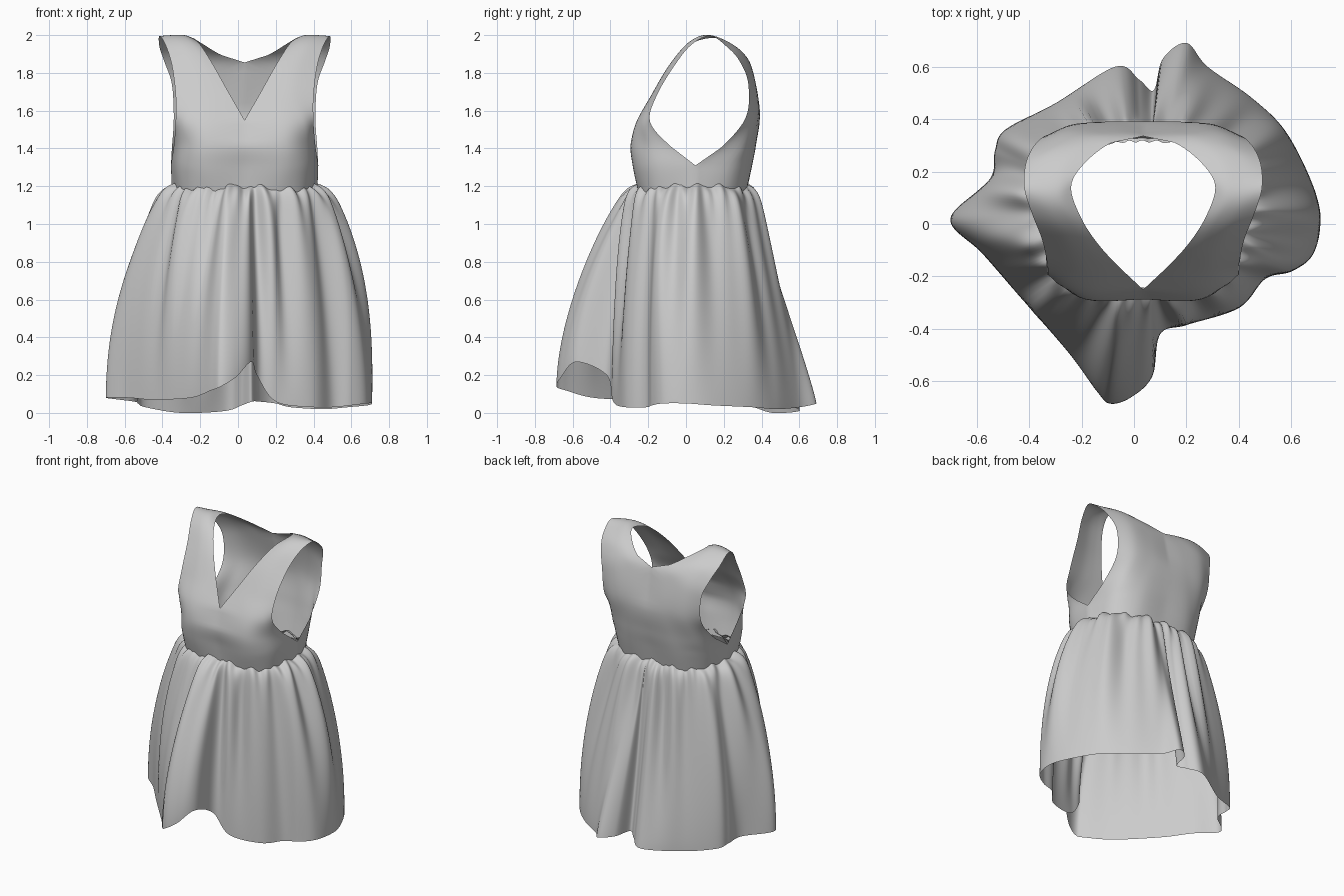
import bpy, bmesh, math
from mathutils import Vector

if "Cube" in bpy.data.objects:
    bpy.data.objects.remove(bpy.data.objects["Cube"])

CX, CY = 0.035, 0.035          # centre of the waist


def spline(pts, n, closed=False):
    """Catmull-Rom curve through pts, n samples per segment."""
    pts = [Vector(p) for p in pts]
    m = len(pts)
    get = (lambda i: pts[i % m]) if closed else (lambda i: pts[min(max(i, 0), m - 1)])
    out = []
    for i in range(m if closed else m - 1):
        a, b, c, d = get(i - 1), get(i), get(i + 1), get(i + 2)
        for k in range(n):
            t = k / n
            out.append(0.5 * (2 * b + (c - a) * t + (2 * a - 5 * b + 4 * c - d) * t * t
                              + (3 * b - a - 3 * c + d) * t ** 3))
    if not closed:
        out.append(pts[-1].copy())
    return out


def add_grid(bm, rows, closed=False):
    vs = [[bm.verts.new(p) for p in r] for r in rows]
    for r0, r1 in zip(vs, vs[1:]):
        n = len(r0)
        for j in range(n if closed else n - 1):
            k = (j + 1) % n
            bm.faces.new((r0[j], r0[k], r1[k], r1[j]))


def finish(bm, name):
    bmesh.ops.remove_doubles(bm, verts=bm.verts, dist=0.0005)
    bmesh.ops.recalc_face_normals(bm, faces=bm.faces)
    for f in bm.faces:
        f.smooth = True
    me = bpy.data.meshes.new(name)
    bm.to_mesh(me)
    bm.free()
    ob = bpy.data.objects.new(name, me)
    bpy.context.collection.objects.link(ob)
    return ob


# Bodice: half-width cross rows (neck/centre -> armhole/side), front waist up to shoulder
front = [
    [(0, -.25, 1.17), (.2, -.245, 1.17), (.33, -.16, 1.17), (.385, .05, 1.17)],
    [(0, -.268, 1.30), (.22, -.275, 1.30), (.35, -.17, 1.30), (.39, .05, 1.31)],
    [(0, -.287, 1.42), (.22, -.287, 1.42), (.335, -.20, 1.41), (.375, -.08, 1.41)],
    [(0, -.25, 1.55), (.2, -.262, 1.54), (.31, -.235, 1.54), (.365, -.19, 1.54)],
    [(.075, -.18, 1.68), (.17, -.185, 1.68), (.26, -.18, 1.68), (.365, -.155, 1.68)],
    [(.165, -.085, 1.84), (.22, -.09, 1.84), (.29, -.085, 1.84), (.385, -.06, 1.84)],
    [(.235, .02, 1.95), (.28, .015, 1.96), (.34, .015, 1.96), (.42, .03, 1.95)],
    [(.275, .14, 1.985), (.32, .12, 2.0), (.38, .12, 2.0), (.452, .13, 1.995)],
]
# continues over the shoulder and down the back
back = [
    [(.225, .23, 1.955), (.3, .24, 1.955), (.38, .235, 1.945), (.45, .22, 1.935)],
    [(.12, .31, 1.893), (.22, .32, 1.885), (.32, .31, 1.88), (.425, .285, 1.86)],
    [(0, .335, 1.855), (.14, .355, 1.8), (.28, .36, 1.77), (.385, .33, 1.74)],
    [(0, .39, 1.6), (.14, .39, 1.6), (.28, .375, 1.58), (.375, .315, 1.56)],
    [(0, .37, 1.42), (.18, .365, 1.42), (.32, .31, 1.41), (.385, .18, 1.40)],
    [(0, .345, 1.3), (.2, .34, 1.3), (.34, .25, 1.3), (.39, .05, 1.31)],
    [(0, .32, 1.17), (.2, .31, 1.17), (.33, .22, 1.17), (.385, .05, 1.17)],
]
N = 6
rows = front + back
cols = [spline([r[k] for r in rows], N) for k in range(4)]


def straighten(k, seg):
    a, b = Vector(rows[seg][k]), Vector(rows[seg + 1][k])
    for i in range(N + 1):
        cols[k][seg * N + i] = a.lerp(b, i / N)


# straight side seams, underarm edges, V point and back neck
for k, seg in ((3, 0), (3, 1), (3, 12), (3, 13), (0, 2), (0, 3), (0, 9), (0, 10)):
    straighten(k, seg)
half = [spline([c[i] for c in cols], 6) for i in range(len(cols[0]))]
bm = bmesh.new()
for side in (1, -1):
    add_grid(bm, [[Vector((CX + side * max(p.x, 0), p.y, p.z)) for p in r] for r in half])
finish(bm, "bodice")

# Skirt: uneven draped hem outline, anticlockwise from the right
hem = [
    (.71, 0, .05), (.685, .14, .04), (.58, .35, .03), (.45, .48, .02), (.28, .6, .03),
    (.2, .69, .05), (.11, .63, .06), (.075, .51, .06), (.02, .55, .04), (-.07, .6, .01),
    (-.3, .46, .0), (-.49, .36, .03), (-.53, .28, .05), (-.55, .17, .06), (-.70, .02, .08),
    (-.58, -.11, .08), (-.45, -.26, .07), (-.25, -.49, .08), (-.14, -.64, .12),
    (-.09, -.685, .14), (-.01, -.66, .19), (.07, -.58, .27), (.1, -.42, .2),
    (.2, -.385, .06), (.4, -.32, .03), (.5, -.21, .03), (.6, -.18, .04), (.68, -.12, .05),
]
ring = spline(hem, 12, closed=True)
M, R = len(ring), 60


def waist(a):
    c, s = math.cos(a), math.sin(a)
    r = (abs(c / .385) ** 2.4 + abs(s / .288) ** 2.4) ** (-1 / 2.4)
    return Vector((CX + r * c, CY + r * s))


def skirt_point(j, i):
    h = ring[j]
    s = (i / R) ** 1.3
    a = math.atan2(h.y - CY, h.x - CX)
    c = math.cos(a)
    # sides and front flare sooner than the back
    w = 1 - (1 - s) ** (1.38 - .32 * math.sin(a) + 1.0 * c * c)
    p = waist(a).lerp(h.xy, w)
    # fine gathers at the waist melting into broad folds, flat at the hem
    fine = math.sin(34 * a + 2 * math.sin(3 * a)) * .013 * math.exp(-s * 11) * min(1, .3 + s * 40)
    broad = (math.sin(13 * a + 1.5 * math.sin(2 * a + 1)) + .5 * math.sin(21 * a + 2)) \
        * .022 * math.sin(math.pi * s ** .5) * (1 - s) ** .3
    puff = .045 * (1 - math.exp(-s * 40)) * (1 - s) ** 2.5
    d = Vector((math.cos(a), math.sin(a))) * (fine + broad + puff - .008 * (1 - s) ** 30)
    top = 1.205 + .012 * math.sin(17 * a + 2 * math.sin(2 * a))
    return Vector((p.x + d.x * (s < 1), p.y + d.y * (s < 1), top + (max(h.z, 0) - top) * s))


bm = bmesh.new()
add_grid(bm, [[skirt_point(j, i) for j in range(M)] for i in range(R + 1)], closed=True)
finish(bm, "gathered_skirt")
